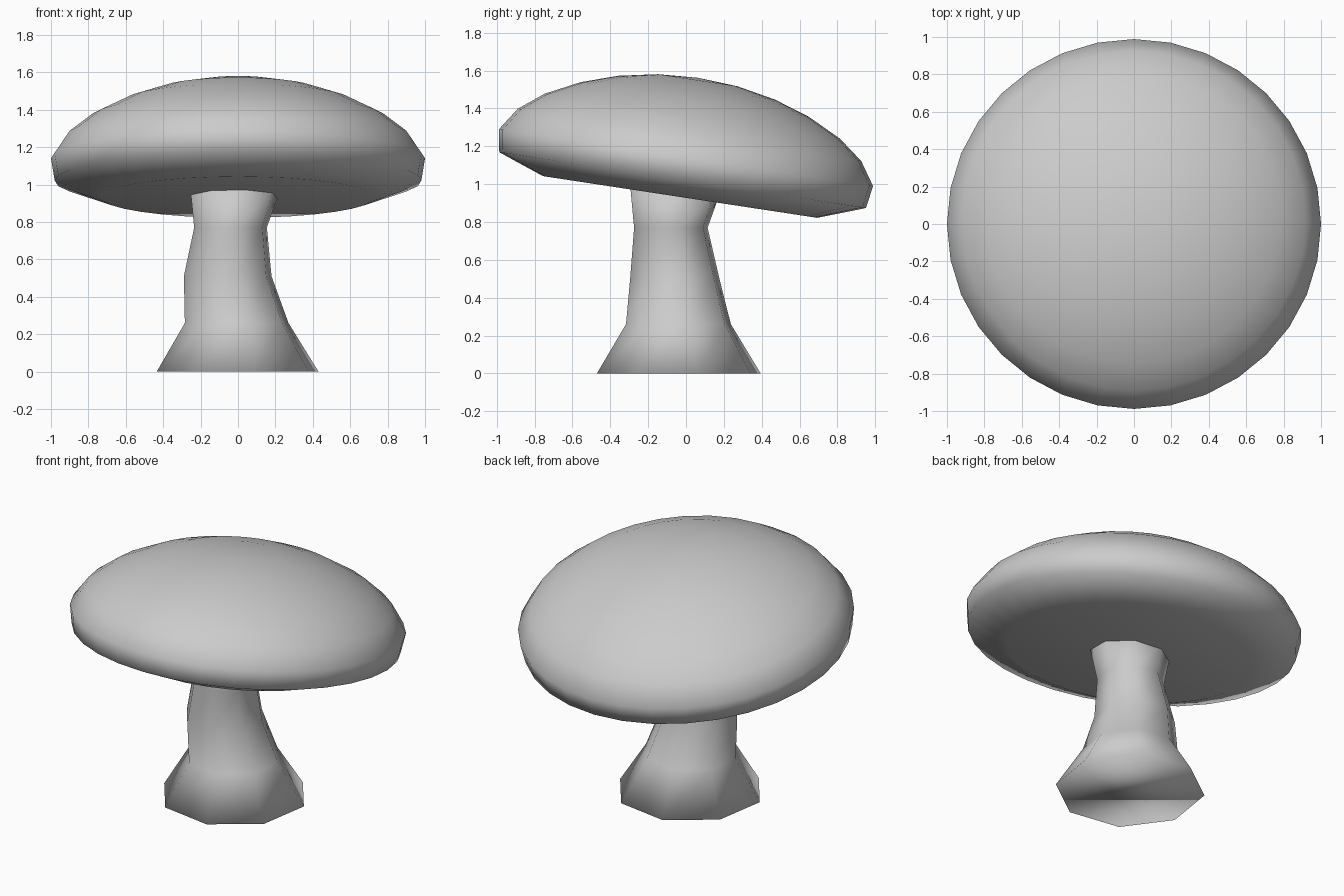
import bpy, bmesh
from math import sin, cos, pi, radians
from mathutils import Matrix, Vector

if "Cube" in bpy.data.objects:
    bpy.data.objects.remove(bpy.data.objects["Cube"])


def loft(name, rings, sides, turn=0.0, tip=None):
    """Skin rings of (centre, radius, tilt about x); tip closes the top with a fan."""
    bm = bmesh.new()
    loops = []
    for centre, radius, tilt in rings:
        rot = Matrix.Rotation(tilt, 3, 'X')
        loop = []
        for i in range(sides):
            a = turn + 2 * pi * i / sides
            p = rot @ Vector((radius * cos(a), radius * sin(a), 0))
            loop.append(bm.verts.new(p + Vector(centre)))
        loops.append(loop)
    for lo, hi in zip(loops, loops[1:]):
        for i in range(sides):
            j = (i + 1) % sides
            bm.faces.new((lo[i], lo[j], hi[j], hi[i]))
    bm.faces.new(loops[0][::-1])
    if tip:
        t = bm.verts.new(tip)
        for i in range(sides):
            bm.faces.new((loops[-1][i], loops[-1][(i + 1) % sides], t))
    else:
        bm.faces.new(loops[-1])
    bmesh.ops.recalc_face_normals(bm, faces=bm.faces)
    for f in bm.faces:
        f.smooth = True
    mesh = bpy.data.meshes.new(name)
    bm.to_mesh(mesh)
    bm.free()
    obj = bpy.data.objects.new(name, mesh)
    bpy.context.collection.objects.link(obj)
    return obj


TILT = radians(-8.65)

# Cap: lathe profile of (radius, height), leaning down towards the back
profile = [(0.733, -0.21), (0.98, -0.12), (1.0, 0.0), (0.918, 0.122), (0.789, 0.222),
           (0.61, 0.311), (0.42, 0.374), (0.212, 0.414)]
cap = loft("mushroom_cap", [((0, 0, h), r, 0) for r, h in profile], 32, tip=(0, 0, 0.427))
cap.location = (0, 0, 1.14)
cap.rotation_euler = (TILT, 0, 0)

# Stem: crooked eight-sided column, flared foot, top sunk into the cap
loft("mushroom_stem", [
    ((-0.002, -0.038, 0.0), 0.445, 0),
    ((-0.007, -0.04, 0.26), 0.285, 0),
    ((-0.055, -0.06, 0.51), 0.241, 0),
    ((-0.04, -0.08, 0.77), 0.2, 0),
    ((-0.018, -0.062, 0.965), 0.243, TILT),
], 8, turn=radians(13.5))
